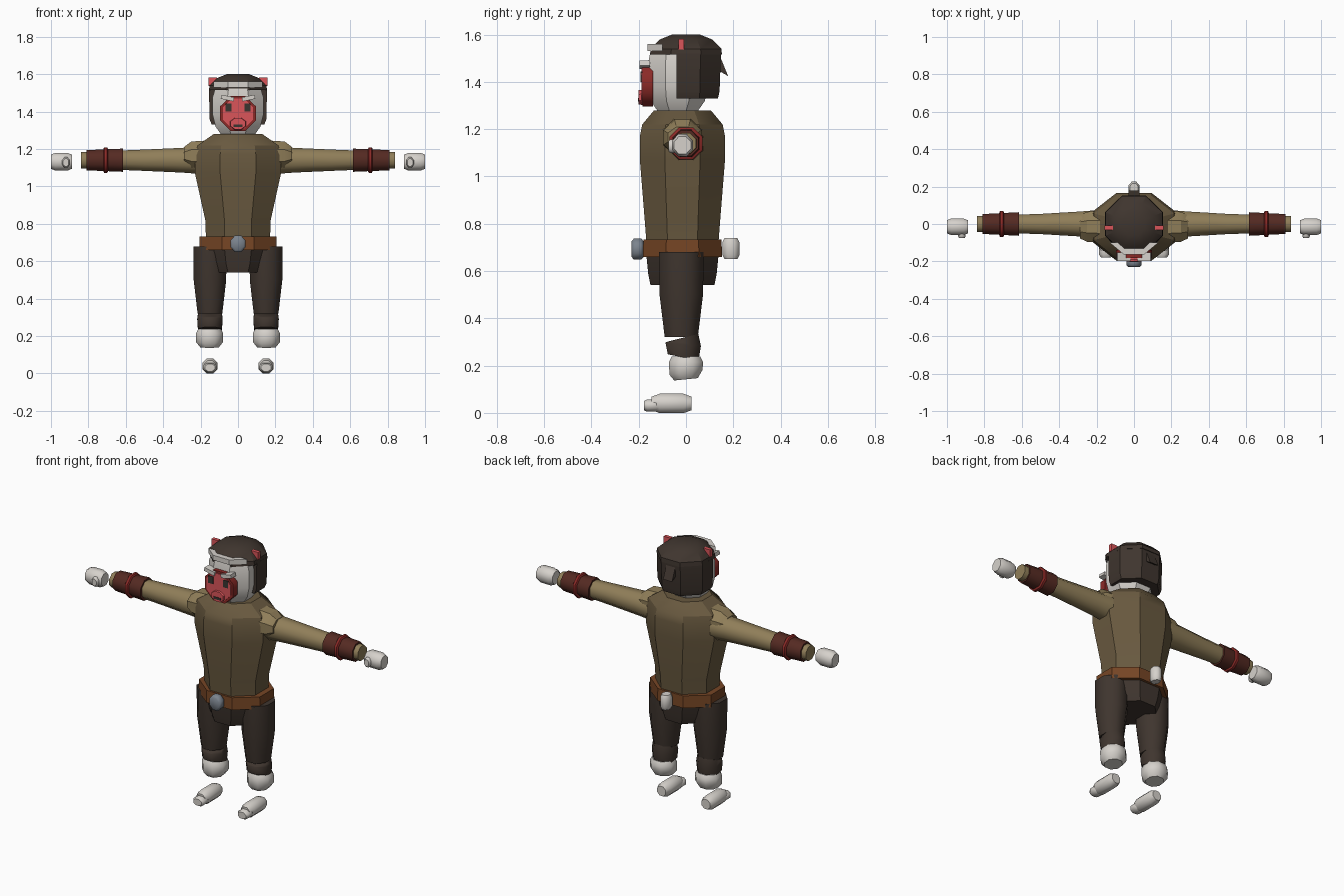
import bpy
import bmesh
from math import pi, cos, sin, radians
from mathutils import Matrix

cube = bpy.data.objects.get("Cube")
if cube:
    bpy.data.objects.remove(cube, do_unlink=True)


def material(name, red, green, blue):
    colour = (red, green, blue, 1)
    mat = bpy.data.materials.new(name)
    mat.use_nodes = True
    mat.diffuse_color = colour
    mat.node_tree.nodes["Principled BSDF"].inputs["Base Color"].default_value = colour
    return mat


olive_cloth = material("olive brown cloth", .14, .1, .05)
tan_sleeve = material("tan sleeve", .28, .21, .1)
dark_brown = material("dark brown", .05, .036, .028)
maroon_leather = material("maroon leather", .09, .023, .016)
deep_red = material("deep red", .26, .023, .02)
belt_leather = material("belt leather", .18, .06, .018)
pale_fur = material("pale fur", .67, .64, .6)
face_red = material("face red", .7, .09, .1)
grey_metal = material("grey metal", .2, .23, .27)
charcoal = material("charcoal", .04, .035, .03)


def place(axis, along, a, b):
    """Point at a distance along the axis, with a and b across it."""
    return {"x": (along, a, b), "y": (a, along, b), "z": (a, b, along)}[axis]


def finish(name, bm, mat, side, smooth=30):
    """Turn the mesh into an object, mirrored when side is negative."""
    for vert in bm.verts:
        vert.co.x *= side
    bmesh.ops.recalc_face_normals(bm, faces=bm.faces[:])
    mesh = bpy.data.meshes.new(name)
    bm.to_mesh(mesh)
    bm.free()
    mesh.materials.append(mat)
    mesh.shade_smooth()
    mesh.set_sharp_from_angle(angle=radians(smooth))
    bpy.context.collection.objects.link(bpy.data.objects.new(name, mesh))


def loft(name, mat, axis, centre, rings, side=1, smooth=30, low=-9, high=9):
    """Skin octagons given as (position, radius a, radius b, optional tilt)."""
    bm = bmesh.new()
    sides = 8
    loops = []
    for along, radius_a, radius_b, *tilt in rings:
        loop = []
        for k in range(sides):
            angle = (k + .5) * 2 * pi / sides
            a = radius_a * cos(angle) / cos(pi / sides)
            b = radius_b * sin(angle) / cos(pi / sides)
            shift = sum(tilt) * b
            across = min(max(centre[1] + b, low), high)
            loop.append(bm.verts.new(place(axis, along + shift, centre[0] + a, across)))
        loops.append(loop)
    for first, second in zip(loops, loops[1:]):
        for k in range(sides):
            j = (k + 1) % sides
            bm.faces.new((first[k], first[j], second[j], second[k]))
    bm.faces.new(loops[0])
    bm.faces.new(loops[-1])
    finish(name, bm, mat, side, smooth)


def sleeve(name, mat, axis, centre, span, start, end, side=1):
    """Straight octagonal piece running from a start to an end radius pair."""
    loft(name, mat, axis, centre, [(span[0], *start), (span[1], *end)], side, smooth=50)


def pod(name, mat, axis, centre, span, radii, side=1, taper=.75, bevel=.2):
    """Octagonal block with tapered ends."""
    start, end = span
    inset = (end - start) * bevel
    a, b = radii
    tip = (a * taper, b * taper)
    loft(name, mat, axis, centre,
         [(start, *tip), (start + inset, a, b), (end - inset, a, b), (end, *tip)],
         side, smooth=50)


def slab(name, mat, centre, size, side=1, roll=0):
    """Box, optionally rolled about the front-to-back axis."""
    bm = bmesh.new()
    matrix = (Matrix.Translation(centre) @ Matrix.Rotation(radians(roll), 4, "Y")
              @ Matrix.Diagonal((*size, 1)))
    bmesh.ops.create_cube(bm, size=1, matrix=matrix)
    finish(name, bm, mat, side)


def wedge(name, mat, outline, half_width):
    """Side outline extruded symmetrically across the middle."""
    bm = bmesh.new()
    face = bm.faces.new([bm.verts.new((-half_width, y, z)) for y, z in outline])
    extruded = bmesh.ops.extrude_face_region(bm, geom=[face], use_keep_orig=True)["geom"]
    moved = [item for item in extruded if isinstance(item, bmesh.types.BMVert)]
    bmesh.ops.translate(bm, verts=moved, vec=(2 * half_width, 0, 0))
    finish(name, bm, mat, 1)


# Torso, pelvis, belt and tail stub
body = (0, -.015)
loft("torso", olive_cloth, "z", body,
     [(.69, .17, .15), (.82, .175, .16), (1.07, .23, .18),
      (1.17, .23, .18), (1.22, .215, .17), (1.28, .13, .12)])
loft("pelvis", dark_brown, "z", body,
     [(.54, .13, .135), (.59, .155, .145), (.69, .18, .155)])
loft("belt", belt_leather, "z", body, [(.66, .208, .168), (.733, .205, .165)])
pod("buckle", grey_metal, "y", (0, .693), (-.23, -.18), (.04, .045))
pod("tail_stub", pale_fur, "z", (0, .19), (.65, .74), (.03, .036))

# Head and hair
loft("head", pale_fur, "z", (0, -.035),
     [(1.27, .085, .08), (1.32, .12, .115), (1.38, .135, .125),
      (1.48, .135, .125), (1.53, .12, .115)])
loft("back_hair", dark_brown, "z", (0, 0),
     [(1.33, .14, .135), (1.36, .152, .142), (1.52, .155, .148)], low=-.04)
loft("hair_cap", dark_brown, "z", (0, 0),
     [(1.515, .155, .152), (1.54, .152, .15), (1.58, .11, .11), (1.6, .06, .06)])
wedge("hair_tuft", dark_brown, [(.125, 1.555), (.178, 1.425), (.125, 1.455)], .03)
loft("headband", pale_fur, "z", (0, 0), [(1.53, .13, .163), (1.56, .13, .163)], high=-.1)

# Face mask and muzzle
mask = (0, 1.39)
sleeve("face_rim", deep_red, "y", mask, (-.183, -.14), (.095, .093), (.095, .093))
sleeve("face", face_red, "y", mask, (-.189, -.16), (.08, .08), (.08, .08))
sleeve("muzzle", face_red, "y", (0, 1.335), (-.2, -.17), (.04, .03), (.045, .035))
slab("mouth", charcoal, (0, -.2, 1.325), (.048, .006, .014))

arm = (0, 1.14)
shoulder = (-.015, 1.165)
palm = (-.015, 1.132)
leg = (.15, -.02)
foot = (.15, .04)

for side, label in ((1, "left_"), (-1, "right_")):
    # Eyes, brows and hair ornaments
    slab(label + "eye", charcoal, (.05, -.19, 1.422), (.032, .006, .044), side)
    slab(label + "brow", pale_fur, (.056, -.175, 1.472), (.07, .045, .022), side, roll=-12)
    slab(label + "hair_ornament", face_red, (.135, -.02, 1.56), (.045, .022, .045), side)

    # Arm
    loft(label + "shoulder", tan_sleeve, "x", shoulder,
         [(.17, .085, .08), (.25, .08, .075), (.29, .062, .045)], side)
    loft(label + "arm", tan_sleeve, "x", arm,
         [(.18, .075, .075), (.3, .066, .066), (.5, .054, .057), (.84, .043, .043)],
         side, smooth=50)
    sleeve(label + "cuff", maroon_leather, "x", arm, (.615, .81), (.063, .062), (.053, .054), side)
    pod(label + "cuff_band", deep_red, "x", arm, (.695, .72), (.07, .068), side, taper=.9)

    # Hand
    pod(label + "hand", pale_fur, "x", palm, (.888, 1), (.044, .047), side, taper=.8)
    pod(label + "thumb", pale_fur, "y", (.92, 1.128), (-.075, -.03), (.02, .028), side)

    # Leg
    loft(label + "leg", dark_brown, "z", leg,
         [(.68, .088, .095), (.5, .087, .092), (.32, .066, .07)], side, smooth=50)
    loft(label + "leg_cuff", dark_brown, "z", (.15, -.012),
         [(.318, .064, .064, .25), (.29, .068, .075, -.1), (.235, .064, .065, -.2)],
         side, smooth=50)

    # Ankle and foot
    loft(label + "ankle", pale_fur, "z", (.152, 0),
         [(.238, .06, .06), (.215, .072, .072), (.172, .072, .07, .15), (.142, .05, .05, .1)],
         side, smooth=50)
    pod(label + "foot", pale_fur, "y", foot, (-.145, .023), (.041, .041), side, taper=.7)
    pod(label + "toe", pale_fur, "y", (.15, .031), (-.178, -.11), (.036, .026), side)
